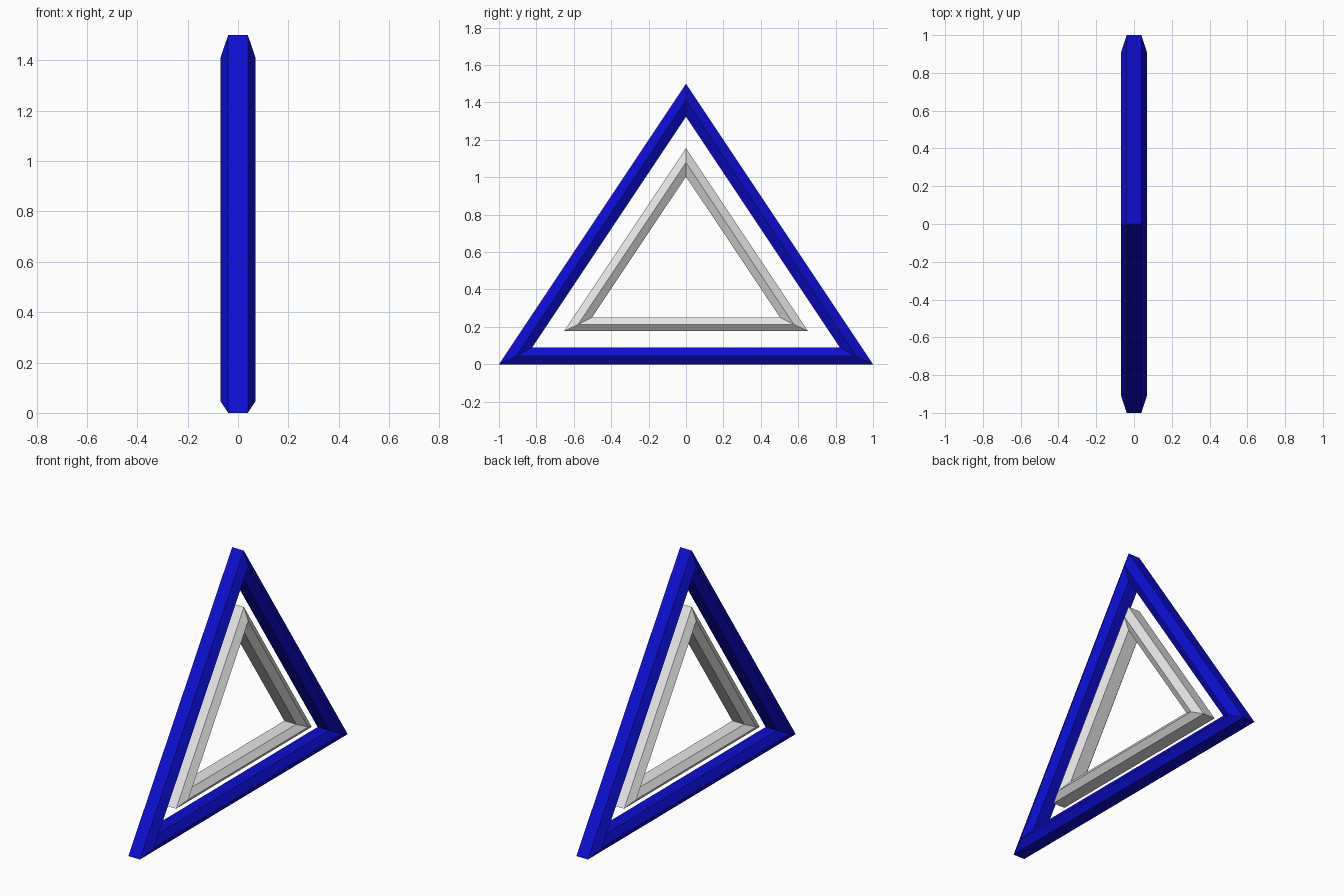
import bpy
import bmesh

cube = bpy.data.objects.get("Cube")
if cube:
    bpy.data.objects.remove(cube, do_unlink=True)


def make_material(name, rgb):
    mat = bpy.data.materials.new(name)
    mat.use_nodes = True
    color = (*rgb, 1.0)
    mat.diffuse_color = color
    mat.node_tree.nodes["Principled BSDF"].inputs["Base Color"].default_value = color
    return mat


def triangle_frame(name, outer, ridge, inner, flat, width, mat):
    """Mitred triangle with a six-sided bar section.
    Each outline is (half base, base height, apex height)."""
    # Section runs once around the bar: outline and x offset
    section = [(outer, flat), (ridge, width), (inner, flat),
               (inner, -flat), (ridge, -width), (outer, -flat)]
    bm = bmesh.new()
    loops = []
    for (half, base, apex), x in section:
        corners = [(-half, base), (half, base), (0, apex)]
        loops.append([bm.verts.new((x, y, z)) for y, z in corners])
    for i, a in enumerate(loops):
        b = loops[(i + 1) % len(loops)]
        for j in range(3):
            k = (j + 1) % 3
            bm.faces.new((a[j], a[k], b[k], b[j]))
    bmesh.ops.recalc_face_normals(bm, faces=bm.faces)
    mesh = bpy.data.meshes.new(name)
    bm.to_mesh(mesh)
    bm.free()
    mesh.materials.append(mat)
    obj = bpy.data.objects.new(name, mesh)
    bpy.context.collection.objects.link(obj)
    return obj


blue = make_material("deep blue", (0.004, 0.004, 0.63))
grey = make_material("light grey", (0.8, 0.8, 0.8))

# Large outer frame
triangle_frame("outer_frame", (1.0, 0.0, 1.5), (0.907, 0.045, 1.412),
               (0.822, 0.09, 1.323), 0.039, 0.069, blue)
# Smaller frame floating inside it
triangle_frame("inner_frame", (0.653, 0.177, 1.156), (0.578, 0.212, 1.079),
               (0.503, 0.25, 1.003), 0.04, 0.069, grey)
